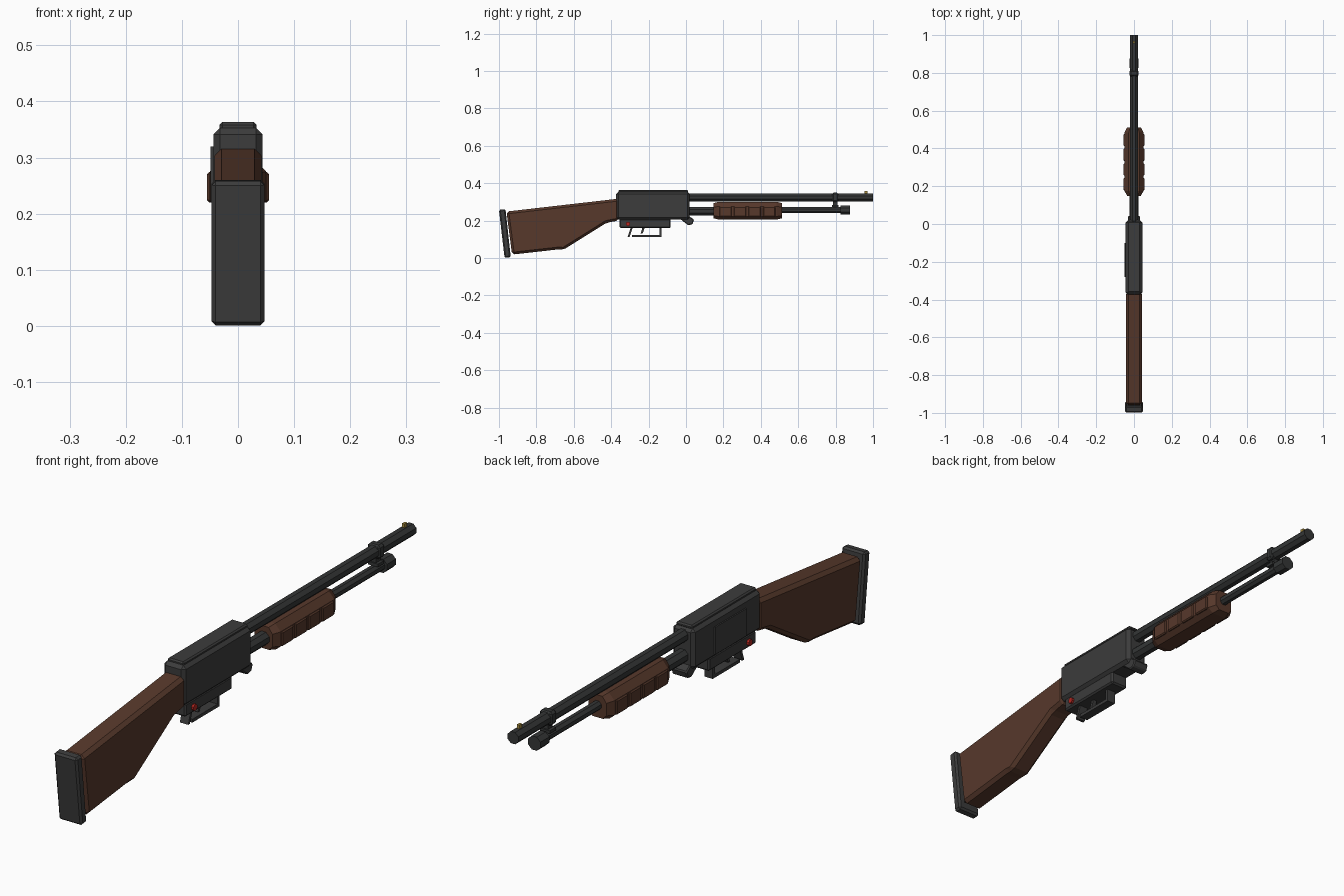
import bpy, bmesh, math
from mathutils import Vector, Matrix

cube = bpy.data.objects.get("Cube")
if cube:
    bpy.data.objects.remove(cube, do_unlink=True)


def material(name, rgb):
    m = bpy.data.materials.new(name)
    m.use_nodes = True
    m.diffuse_color = (*rgb, 1)
    m.node_tree.nodes["Principled BSDF"].inputs["Base Color"].default_value = (*rgb, 1)
    return m


STEEL = material("dark steel", (0.045, 0.045, 0.045))
BARREL = material("barrel steel", (0.035, 0.037, 0.037))
RUBBER = material("rubber pad", (0.045, 0.045, 0.045))
WOOD = material("brown wood", (0.095, 0.04, 0.024))
RED = material("safety red", (0.45, 0.02, 0.015))
GOLD = material("sight brass", (0.4, 0.27, 0.05))


def finish(name, bm, mat, bevel=0):
    bmesh.ops.recalc_face_normals(bm, faces=bm.faces)
    if bevel:
        bmesh.ops.bevel(bm, geom=bm.edges[:], offset=bevel, segments=1,
                        affect='EDGES', clamp_overlap=True)
    mesh = bpy.data.meshes.new(name)
    bm.to_mesh(mesh)
    bm.free()
    mesh.materials.append(mat)
    ob = bpy.data.objects.new(name, mesh)
    bpy.context.collection.objects.link(ob)
    return ob


def prism(name, profile, half, mat, bevel=0):
    """Side profile of (y, z) points, extruded across x."""
    bm = bmesh.new()
    face = bm.faces.new([bm.verts.new((-half, y, z)) for y, z in profile])
    new = bmesh.ops.extrude_face_region(bm, geom=[face])["geom"]
    bmesh.ops.translate(bm, vec=(2 * half, 0, 0),
                        verts=[v for v in new if isinstance(v, bmesh.types.BMVert)])
    return finish(name, bm, mat, bevel)


def box(name, x, y, z, mat, bevel=0):
    """Box from (low, high) ranges on each axis."""
    lo, hi = Vector((x[0], y[0], z[0])), Vector((x[1], y[1], z[1]))
    bm = bmesh.new()
    bmesh.ops.create_cube(bm, size=1)
    bmesh.ops.scale(bm, vec=hi - lo, verts=bm.verts)
    bmesh.ops.translate(bm, vec=(lo + hi) / 2, verts=bm.verts)
    return finish(name, bm, mat, bevel)


def tube(name, start, end, radius, mat, sides=8):
    """Closed cylinder between two points."""
    a, b = Vector(start), Vector(end)
    turn = (b - a).to_track_quat('Z', 'Y').to_matrix().to_4x4()
    bm = bmesh.new()
    bmesh.ops.create_cone(
        bm, cap_ends=True, segments=sides, radius1=radius, radius2=radius,
        depth=(b - a).length,
        matrix=Matrix.Translation((a + b) / 2) @ turn @ Matrix.Rotation(math.pi / sides, 4, 'Z'))
    return finish(name, bm, mat)


# Stock and butt pad
prism("stock", [(-0.96, 0.248), (-0.93, 0.018), (-0.68, 0.046), (-0.655, 0.044),
                (-0.425, 0.188), (-0.36, 0.2), (-0.36, 0.317)], 0.042, WOOD, 0.016)
prism("butt_pad", [(-1.0, 0.257), (-0.97, 0.0), (-0.937, 0.004), (-0.965, 0.261)],
      0.047, RUBBER, 0.007)

# Receiver with top rib, port cover and lower housing
box("receiver", (-0.044, 0.044), (-0.374, 0.02), (0.205, 0.353), STEEL, 0.012)
box("receiver_rib", (-0.033, 0.033), (-0.362, 0.012), (0.348, 0.363), STEEL, 0.005)
box("port_cover", (-0.049, -0.04), (-0.28, -0.1), (0.22, 0.32), STEEL)
box("lower_housing", (-0.036, 0.036), (-0.355, -0.082), (0.16, 0.21), STEEL, 0.006)
prism("loading_gate", [(-0.04, 0.215), (0.012, 0.175), (0.035, 0.18), (0.043, 0.205),
                       (0.015, 0.225)], 0.032, STEEL, 0.004)
tube("safety_button", (-0.045, -0.31, 0.182), (0.045, -0.31, 0.182), 0.012, RED)

# Trigger and guard
prism("guard_rear", [(-0.295, 0.165), (-0.312, 0.112), (-0.302, 0.112), (-0.284, 0.165)],
      0.017, STEEL)
box("guard_bottom", (-0.017, 0.017), (-0.288, -0.13), (0.111, 0.123), STEEL)
box("guard_front", (-0.017, 0.017), (-0.142, -0.13), (0.111, 0.165), STEEL)
prism("trigger", [(-0.232, 0.165), (-0.243, 0.13), (-0.232, 0.13), (-0.22, 0.165)],
      0.008, STEEL)

# Barrel, magazine tube and clamp
tube("barrel", (0, 0, 0.323), (0, 1.0, 0.323), 0.0235, BARREL)
tube("magazine_sleeve", (0, 0, 0.25), (0, 0.17, 0.25), 0.025, BARREL)
tube("magazine_tube", (0, 0.1, 0.256), (0, 0.85, 0.256), 0.0175, BARREL)
tube("magazine_cap", (0, 0.825, 0.256), (0, 0.877, 0.256), 0.027, BARREL)
box("barrel_clamp", (-0.025, 0.025), (0.78, 0.815), (0.298, 0.349), BARREL, 0.008)
box("clamp_web", (-0.009, 0.009), (0.785, 0.81), (0.25, 0.31), BARREL)
box("clamp_lower", (-0.02, 0.02), (0.78, 0.815), (0.272, 0.283), BARREL)
box("front_sight", (-0.005, 0.005), (0.955, 0.97), (0.34, 0.359), GOLD)

# Sliding fore-end with tapered ends and side ribs
bm = bmesh.new()
section = [(0.03, 0.205), (0.05, 0.222), (0.05, 0.275), (0.028, 0.3)]
section += [(-x, z) for x, z in reversed(section)]
rings = []
for y, s in ((0.148, 0.72), (0.175, 1), (0.485, 1), (0.512, 0.72)):
    rings.append([bm.verts.new((x * s, y, 0.2525 + (z - 0.2525) * (s + 1) / 2))
                  for x, z in section])
for a, b in zip(rings, rings[1:]):
    for i in range(len(section)):
        j = (i + 1) % len(section)
        bm.faces.new((a[i], a[j], b[j], b[i]))
bm.faces.new(rings[0])
bm.faces.new(rings[-1])
finish("fore_end", bm, WOOD)
for i in range(5):
    y = 0.178 + i * 0.078 - (0.008 if i == 4 else 0)
    for side in (-1, 1):
        xs = sorted((side * 0.04, side * 0.055))
        end = min(y + 0.066, 0.487)
        if end - y > 0.02:
            box(f"grip_panel_{i}_{'left' if side > 0 else 'right'}",
                xs, (y, end), (0.22, 0.274), WOOD, 0.004)
